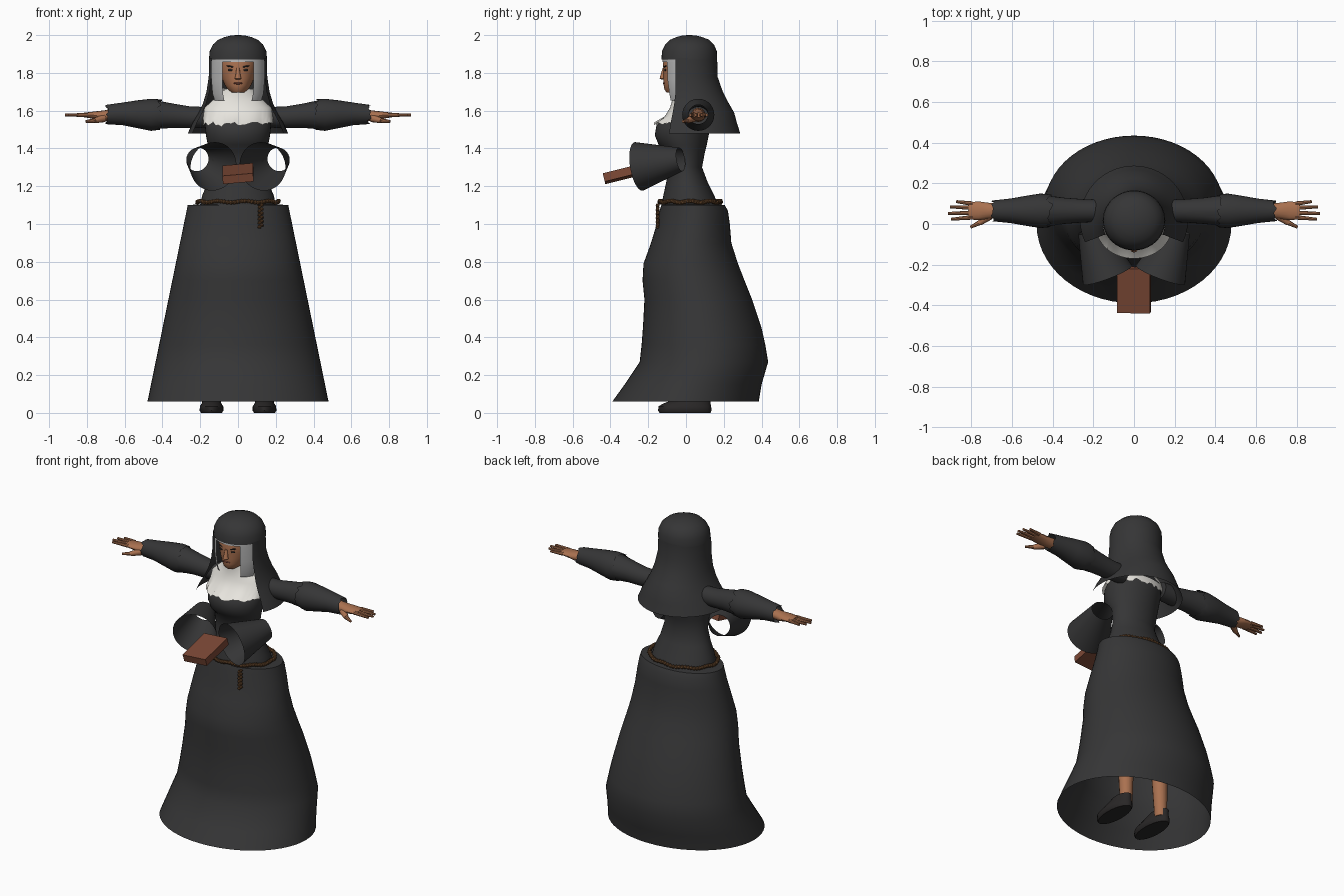
import bpy, bmesh, math, random
from mathutils import Matrix, Vector

random.seed(4)
cube = bpy.data.objects.get("Cube")
if cube:
    bpy.data.objects.remove(cube, do_unlink=True)


def material(name, r, g, b):
    m = bpy.data.materials.new(name)
    m.use_nodes = True
    m.diffuse_color = (r, g, b, 1)
    bsdf = m.node_tree.nodes["Principled BSDF"]
    bsdf.inputs["Base Color"].default_value = (r, g, b, 1)
    bsdf.inputs["Roughness"].default_value = 0.9
    return m


CLOTH = material("black cloth", 0.036, 0.036, 0.037)
WHITE = material("white linen", 0.8, 0.78, 0.73)
GREY = material("grey linen", 0.5, 0.5, 0.5)
SKIN = material("skin", 0.4, 0.165, 0.08)
LEATHER = material("dark leather", 0.022, 0.02, 0.02)
BOOK = material("red brown cover", 0.2, 0.065, 0.036)
ROPE = material("brown rope", 0.14, 0.065, 0.025)
LIPS = material("lips", 0.2, 0.06, 0.04)
SIDES = (("left", 1), ("right", -1))


def finish(name, bm, mat, matrix=None, angle=40):
    if matrix:
        bmesh.ops.transform(bm, matrix=matrix, verts=bm.verts)
    bmesh.ops.recalc_face_normals(bm, faces=bm.faces)
    me = bpy.data.meshes.new(name)
    bm.to_mesh(me)
    bm.free()
    me.materials.append(mat)
    me.shade_smooth()
    me.set_sharp_from_angle(angle=math.radians(angle))
    ob = bpy.data.objects.new(name, me)
    bpy.context.collection.objects.link(ob)
    return ob


def loft(name, rings, mat, n=40, arc=None, caps=(False, False), jag=(0, 0), matrix=None):
    """Rings are (z, half width, front, back); arc is degrees measured from the back."""
    bm = bmesh.new()
    a0, a1 = arc or (0, 360)
    count = n + 1 if arc else n
    rows = []
    for k, (z, w, front, back) in enumerate(rings):
        mid, depth = (front + back) / 2, (back - front) / 2
        if arc and a1 - a0 > 200:  # wide arcs end exactly on the front value
            depth = (back - front) / (1 - math.cos(math.radians(a1)))
            mid = back - depth
        rough = jag[0] if k == 0 else jag[1] if k == len(rings) - 1 else 0
        row = []
        for i in range(count):
            a = math.radians(a0 + (a1 - a0) * i / n)
            row.append(bm.verts.new((w * math.sin(a), mid + depth * math.cos(a),
                                     z + rough * random.uniform(-1, 1))))
        rows.append(row)
    for r, s in zip(rows, rows[1:]):
        for i in range(n):
            j = (i + 1) % count
            bm.faces.new((r[i], r[j], s[j], s[i]))
    for flag, row in zip(caps, (rows[0], rows[-1])):
        if flag:
            bm.faces.new(row)
    return finish(name, bm, mat, matrix)


def rod(name, p, q, r0, r1, mat, n=12, caps=True):
    p, q = Vector(p), Vector(q)
    bm = bmesh.new()
    bmesh.ops.create_cone(bm, cap_ends=caps, segments=n, radius1=r0, radius2=r1, depth=(q - p).length)
    turn = (q - p).to_track_quat("Z", "Y").to_matrix().to_4x4()
    return finish(name, bm, mat, Matrix.Translation((p + q) / 2) @ turn)


def ball(name, centre, size, mat):
    bm = bmesh.new()
    bmesh.ops.create_uvsphere(bm, u_segments=16, v_segments=8, radius=1)
    return finish(name, bm, mat, Matrix.Translation(centre) @ Matrix.Diagonal((*size, 1)))


def beads(name, points, size, mat):
    bm = bmesh.new()
    for i, p in enumerate(points):
        tilt = Matrix.Rotation(0.6 * (-1) ** i, 4, "X")
        bmesh.ops.create_icosphere(bm, subdivisions=1, radius=size,
                                   matrix=Matrix.Translation(p) @ tilt)
    return finish(name, bm, mat)


# Skirt: straight flare in front view, swaying profile from the side
profile = [(0.06, -.39, .385), (.15, -.325, .40), (.27, -.245, .435), (.36, -.235, .42),
           (.45, -.228, .40), (.6, -.22, .35), (.7, -.23, .31), (.79, -.225, .275), (.9, -.185, .24),
           (1.0, -.155, .232), (1.07, -.14, .222), (1.1, -.13, .205)]
skirt = [(z, .265 + (1.105 - z) * .205, f, b) for z, f, b in profile]
loft("skirt", skirt + [(1.105, .195, -.11, .16)], CLOTH, n=56)

# Bodice with narrow waist and full bust
loft("bodice", [(1.1, .2, -.13, .17), (1.15, .19, -.12, .15), (1.22, .16, -.105, .115),
                (1.3, .14, -.09, .085), (1.38, .148, -.105, .1), (1.42, .16, -.145, .11),
                (1.47, .17, -.165, .12), (1.52, .175, -.157, .13), (1.58, .17, -.1, .13),
                (1.66, .08, -.05, .09)], CLOTH, caps=(True, True))

# Rope belt and its hanging cord
beads("rope_belt", [(.215 * math.sin(a), .022 + .162 * math.cos(a), 1.118 + .004 * math.sin(9 * a))
                    for a in (math.tau * i / 72 for i in range(72))], .013, ROPE)
beads("hanging_cord", [(.12 + .006 * (-1) ** i, -.15, 1.1 - .0105 * i) for i in range(12)], .011, ROPE)

# White bib with frayed lower edge
loft("bib", [(1.715, .085, -.07, .07), (1.68, .105, -.07, .08), (1.65, .14, -.075, .09),
             (1.615, .178, -.085, .11), (1.57, .184, -.112, .13), (1.525, .186, -.17, .14)],
     WHITE, n=64, jag=(.008, .014))

# Head and face
loft("head", [(1.695, .03, -.1, -.03), (1.71, .052, -.114, .03), (1.735, .07, -.118, .06),
              (1.77, .085, -.12, .08), (1.81, .096, -.119, .09), (1.85, .1, -.122, .09),
              (1.89, .095, -.11, .09)], SKIN, n=32, caps=(True, True))
loft("neck", [(1.6, .06, -.05, .06), (1.74, .055, -.05, .06)], SKIN, n=20)
loft("nose", [(1.764, .012, -.126, -.11), (1.77, .018, -.14, -.11), (1.785, .013, -.136, -.11),
              (1.825, .008, -.124, -.11)], SKIN, n=12, caps=(True, True))
ball("mouth", (0, -.115, 1.745), (.024, .008, .006), LIPS)
for side, s in SIDES:
    ball(side + "_eye", (s * .038, -.109, 1.815), (.016, .006, .006), LEATHER)
    brow = ball(side + "_brow", (0, 0, 0), (.022, .005, .004), LEATHER)
    brow.location = (s * .04, -.11, 1.834)
    brow.rotation_euler = (0, -s * .15, s * .25)

# Coif framing the face: a brow band and two cheek strips
loft("coif_band", [(1.858, .148, -.125, .16), (1.88, .148, -.125, .16)], GREY, n=24, arc=(110, 250))
for side, s in SIDES:
    arc = (108, 146) if s > 0 else (214, 252)
    loft(side + "_coif_strip", [(1.655, .13, -.1, .12), (1.69, .142, -.108, .13), (1.76, .148, -.12, .15),
                                (1.875, .148, -.125, .16)], GREY, n=10, arc=arc)

# Veil: rounded cap and long open drape
loft("veil_cap", [(1.87, .154, -.13, .165), (1.915, .15, -.127, .163), (1.95, .133, -.11, .148),
                  (1.975, .105, -.085, .123), (1.99, .07, -.05, .085), (1.998, .035, -.018, .052),
                  (2.0, .008, .01, .025)], CLOTH, caps=(False, True))
loft("veil_drape", [(1.88, .153, -.055, .165), (1.78, .155, -.055, .167), (1.7, .167, -.055, .195),
                    (1.64, .185, -.062, .226), (1.59, .208, -.07, .255), (1.54, .238, -.08, .268),
                    (1.48, .266, -.09, .287)], CLOTH, arc=(-115, 115))

for side, s in SIDES:
    # Arms are lofted outward along x
    arm = Matrix(((0, 0, s, 0), (1, 0, 0, .065), (0, 1, 0, 1.575), (0, 0, 0, 1)))

    def sleeve(part, rings, **more):
        loft(side + part, [(x, r, c - r, c + r) for x, r, c in rings], CLOTH, n=28, matrix=arm, **more)

    sleeve("_upper_sleeve", [(.14, .054, -.01), (.25, .057, -.01), (.34, .064, -.002), (.45, .078, .004)],
           jag=(0, .015), caps=(True, False))
    sleeve("_lower_sleeve", [(.415, .08, .005), (.46, .085, .003), (.53, .074, .006), (.61, .06, .008),
                             (.695, .051, .005)], jag=(.015, .01))
    loft(side + "_palm", [(.45, .038, -.035, .04), (.66, .034, -.03, .033), (.72, .04, -.03, .025),
                          (.765, .046, -.018, .02), (.815, .042, -.01, .014)], SKIN, n=16,
         caps=(True, True), matrix=arm)
    for finger, y, tip in (("little", .1, .875), ("ring", .08, .905), ("middle", .055, .915), ("index", .033, .9)):
        end = (s * tip, 1.3 * (y - .065) + .065, 1.577)
        rod(f"{side}_{finger}_finger", (s * .795, y, 1.577), end, .0115, .007, SKIN, 8)
    rod(side + "_thumb_base", (s * .71, .04, 1.56), (s * .76, .005, 1.547), .021, .014, SKIN, 10)
    rod(side + "_thumb", (s * .755, .009, 1.548), (s * .805, -.016, 1.543), .013, .007, SKIN, 8)

    # Open bell cuffs folded before the waist
    rod(side + "_bell_cuff", (s * .215, -.028, 1.342), (s * .13, -.25, 1.305), .063, .13, CLOTH, 40, caps=False)

    # Legs and shoes
    rod(side + "_leg", (s * .13, .085, .04), (s * .12, .06, 1.0), .036, .075, SKIN, 16)
    loft(side + "_shoe", [(0, .055, -.14, .13), (.012, .063, -.148, .135), (.035, .062, -.145, .133),
                          (.05, .052, -.12, .13), (.085, .042, -.02, .13)], LEATHER, n=24,
         caps=(True, True), matrix=Matrix.Translation((s * .14, 0, 0)))

# Book tipped up toward the chest
bm = bmesh.new()
bmesh.ops.create_cube(bm, size=1)
tilt = Matrix.Rotation(math.radians(14), 4, "X") @ Matrix.Rotation(math.radians(-5), 4, "Y")
book = finish("book", bm, BOOK, Matrix.Translation((0, -.325, 1.267)) @ tilt
              @ Matrix.Diagonal((.163, .225, .045, 1)))
